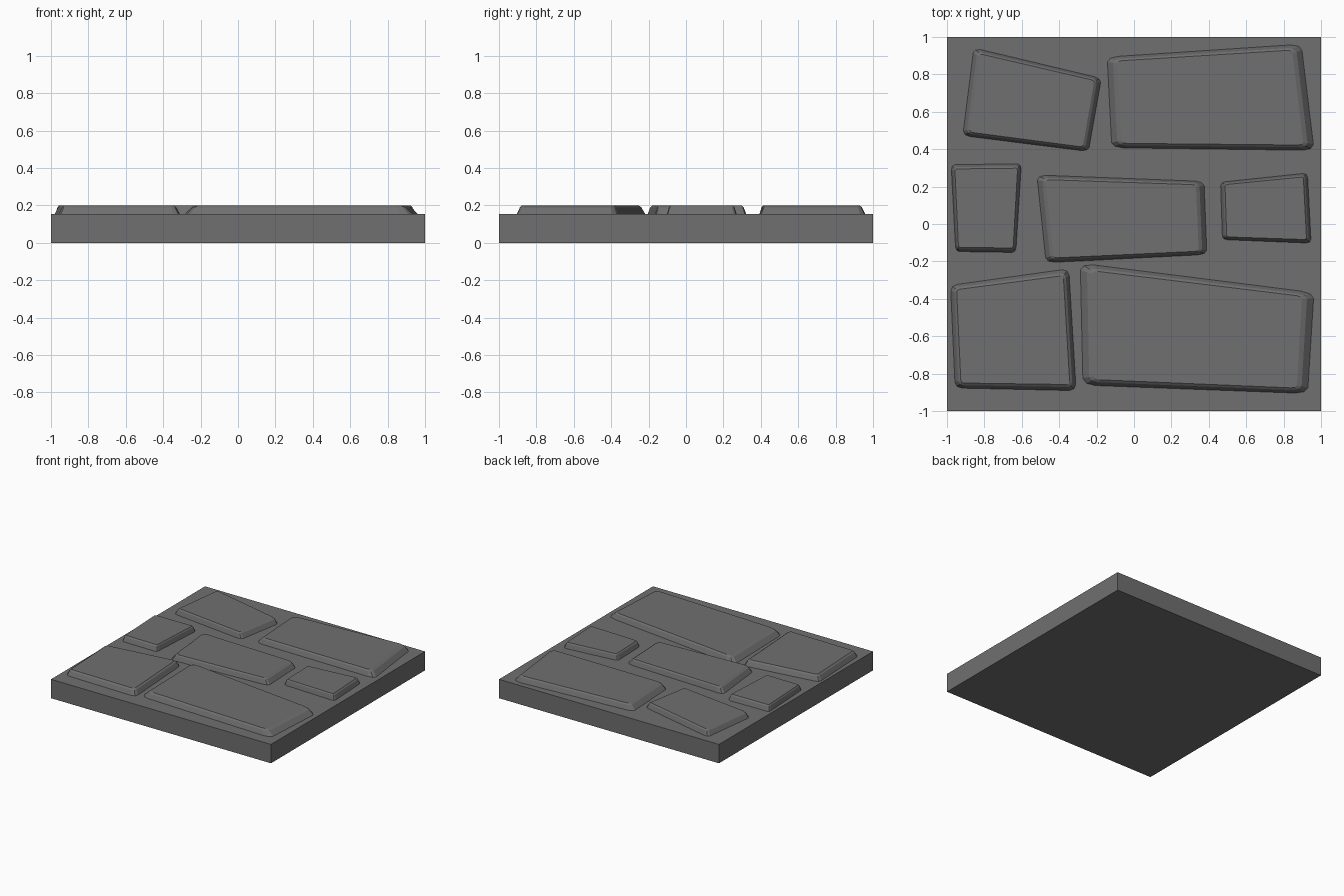
import bpy, bmesh
from mathutils import Vector

if "Cube" in bpy.data.objects:
    bpy.data.objects.remove(bpy.data.objects["Cube"])

grey = bpy.data.materials.new("stone grey")
grey.diffuse_color = (0.16, 0.16, 0.16, 1)
grey.use_nodes = True
grey.node_tree.nodes["Principled BSDF"].inputs["Base Color"].default_value = grey.diffuse_color

SLAB_TOP, STONE_TOP = 0.155, 0.2


def finish(bm, name):
    bmesh.ops.recalc_face_normals(bm, faces=bm.faces)
    me = bpy.data.meshes.new(name)
    bm.to_mesh(me)
    bm.free()
    me.materials.append(grey)
    ob = bpy.data.objects.new(name, me)
    bpy.context.collection.objects.link(ob)
    return ob


# Base slab
bm = bmesh.new()
bmesh.ops.create_cube(bm, size=1)
for v in bm.verts:
    v.co = (v.co.x * 2, v.co.y * 2, (v.co.z + 0.5) * SLAB_TOP)
finish(bm, "base_slab")


def stone(name, corners):
    """Raised paving stone with clipped corners and a two-step rounded rim."""
    tl, tr, br, bl = [Vector(c) for c in corners]

    def spot(u, v):
        return (bl * (1 - u) + br * u) * (1 - v) + (tl * (1 - u) + tr * u) * v

    # (inset, corner cut, height), as fractions of the stone's own size
    rings = [(0.0, 0.055, SLAB_TOP - 0.02), (0.006, 0.055, SLAB_TOP),
             (0.034, 0.04, STONE_TOP - 0.01), (0.055, 0.025, STONE_TOP)]
    bm = bmesh.new()
    loops = []
    for i, c, z in rings:
        a, b = i, i + c
        k = i + c * 0.29  # middle of the rounded corner
        quarter = [(a, b), (k, k), (b, a)]
        uv = quarter
        uv = uv + [(1 - x, y) for x, y in reversed(quarter)]
        uv = uv + [(1 - x, 1 - y) for x, y in quarter]
        uv = uv + [(x, 1 - y) for x, y in reversed(quarter)]
        loops.append([bm.verts.new((*spot(x, y), z)) for x, y in uv])
    for lo, hi in zip(loops, loops[1:]):
        for j in range(len(lo)):
            n = (j + 1) % len(lo)
            bm.faces.new((lo[j], lo[n], hi[n], hi[j]))
    bm.faces.new(loops[-1])
    bm.faces.new(loops[0][::-1])
    finish(bm, name)


# Paving stones: top left, top right, bottom right, bottom left corners
stones = {
    "back_left_stone": [(-.86, .945), (-.17, .78), (-.24, .385), (-.92, .47)],
    "back_right_stone": [(-.15, .895), (.90, .965), (.97, .39), (-.125, .405)],
    "middle_left_stone": [(-.98, .32), (-.60, .325), (-.63, -.155), (-.955, -.15)],
    "middle_stone": [(-.525, .265), (.38, .23), (.395, -.165), (-.475, -.21)],
    "middle_right_stone": [(.46, .225), (.93, .275), (.95, -.105), (.47, -.085)],
    "front_left_stone": [(-.985, -.325), (-.345, -.235), (-.305, -.895), (-.96, -.88)],
    "front_right_stone": [(-.295, -.205), (.97, -.365), (.935, -.91), (-.28, -.865)],
}
for name, corners in stones.items():
    stone(name, corners)
